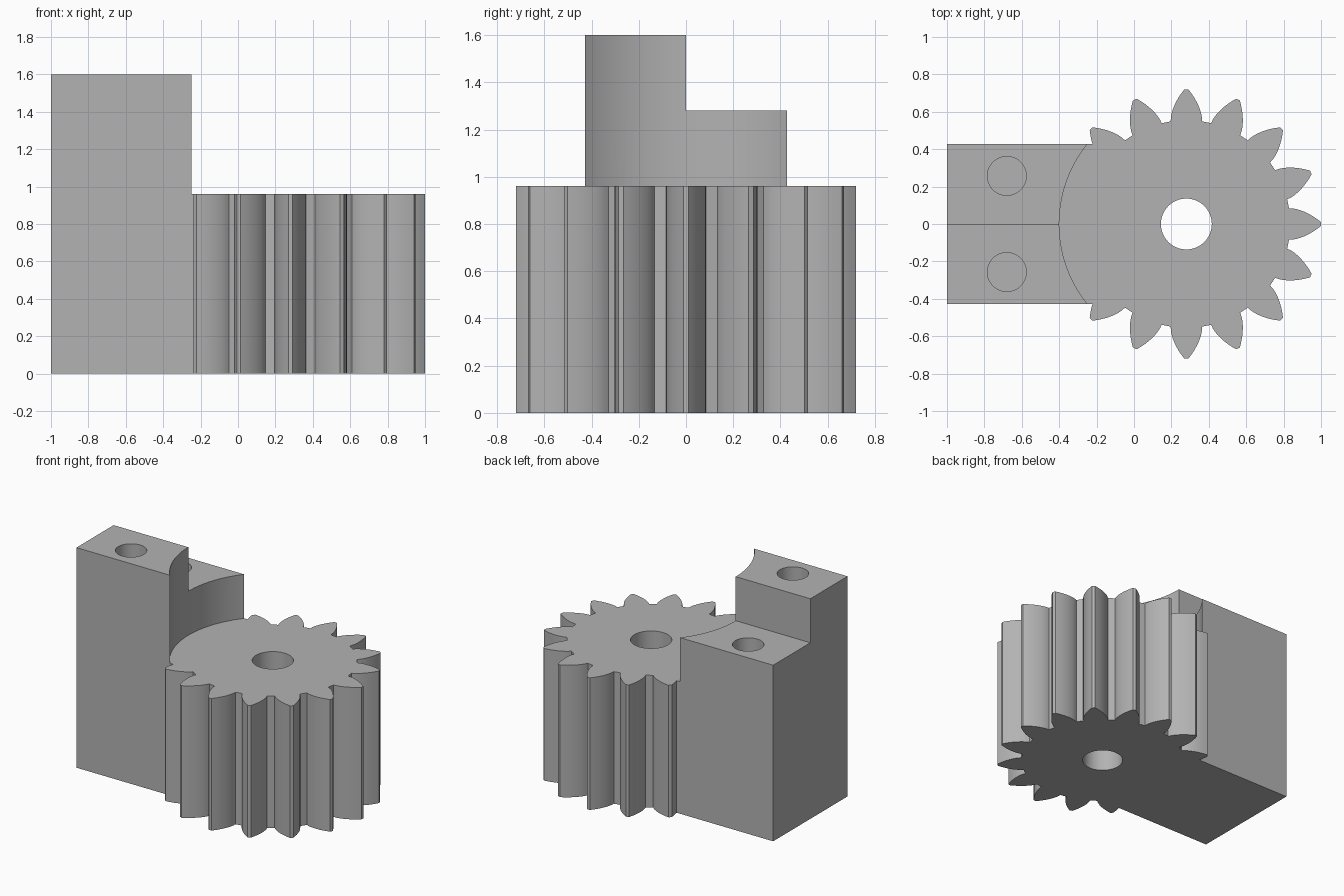
import bpy
import bmesh
from math import pi, cos, sin, tan, acos, sqrt

if "Cube" in bpy.data.objects:
    bpy.data.objects.remove(bpy.data.objects["Cube"], do_unlink=True)

GEAR_X, TEETH, TIP, ROOT, PITCH, GEAR_H = 0.28, 16, 0.72, 0.555, 0.64, 0.96
HALF_W, TALL, LOW = 0.427, 1.6, 1.28

grey = bpy.data.materials.new("plain grey")
grey.use_nodes = True
colour = (0.45, 0.45, 0.45, 1)
grey.diffuse_color = colour
grey.node_tree.nodes["Principled BSDF"].inputs["Base Color"].default_value = colour


def prism(name, points, direction):
    """Closed solid: a flat outline swept along a direction."""
    bm = bmesh.new()
    face = bm.faces.new([bm.verts.new(p) for p in points])
    swept = bmesh.ops.extrude_face_region(bm, geom=[face], use_keep_orig=True)
    top = [v for v in swept["geom"] if isinstance(v, bmesh.types.BMVert)]
    bmesh.ops.translate(bm, verts=top, vec=direction)
    bmesh.ops.recalc_face_normals(bm, faces=bm.faces)
    mesh = bpy.data.meshes.new(name)
    bm.to_mesh(mesh)
    bm.free()
    mesh.materials.append(grey)
    obj = bpy.data.objects.new(name, mesh)
    bpy.context.collection.objects.link(obj)
    return obj


def cylinder(name, x, y, z0, z1, radius, sides=64):
    ring = [(x + radius * cos(2 * pi * i / sides),
             y + radius * sin(2 * pi * i / sides), z0) for i in range(sides)]
    return prism(name, ring, (0, 0, z1 - z0))


def combine(target, tool, operation):
    mod = target.modifiers.new(operation.lower(), "BOOLEAN")
    mod.operation, mod.solver, mod.object = operation, "EXACT", tool
    bpy.context.view_layer.objects.active = target
    bpy.ops.object.modifier_apply(modifier=mod.name)
    bpy.data.objects.remove(tool, do_unlink=True)


# Gear outline with involute tooth flanks
base = PITCH * cos(pi / 6)


def involute(radius):
    a = acos(min(1, base / radius))
    return tan(a) - a


def half_angle(radius):
    return pi / (2 * TEETH) + involute(PITCH) - involute(radius)


STEPS = 8
radii = [ROOT + (TIP - ROOT) * i / STEPS for i in range(STEPS + 1)]
flank = [(r, -half_angle(r)) for r in radii]
tooth = flank + [(r, -a) for r, a in reversed(flank)]
outline = [(GEAR_X + r * cos(a + 2 * pi * k / TEETH),
            r * sin(a + 2 * pi * k / TEETH), 0)
           for k in range(TEETH) for r, a in tooth]
gear = prism("gear", outline, (0, 0, GEAR_H))

# Stepped mounting block, tall at the front and low at the back
section = [(-HALF_W, 0), (HALF_W, 0), (HALF_W, LOW), (0, LOW), (0, TALL), (-HALF_W, TALL)]
body = prism("gear_with_mounting_block", [(-1, y, z) for y, z in section], (1, 0, 0))

# Round clearance above the gear
combine(body, cylinder("clearance", GEAR_X, 0, GEAR_H, 2, 0.68, 128), "DIFFERENCE")

# Blind screw holes, one in each step
for y, top in ((-0.257, TALL), (0.257, LOW)):
    combine(body, cylinder("screw_hole", -0.68, y, top - 0.5, top + 0.1, 0.104), "DIFFERENCE")

# Join the gear, then cut the shaft bore
combine(body, gear, "UNION")
combine(body, cylinder("bore", GEAR_X, 0, -0.1, 1.1, 0.136), "DIFFERENCE")

# Smooth curved walls, crisp corners
bpy.ops.object.select_all(action="DESELECT")
body.select_set(True)
bpy.context.view_layer.objects.active = body
bpy.ops.object.shade_smooth_by_angle(angle=pi / 9)
